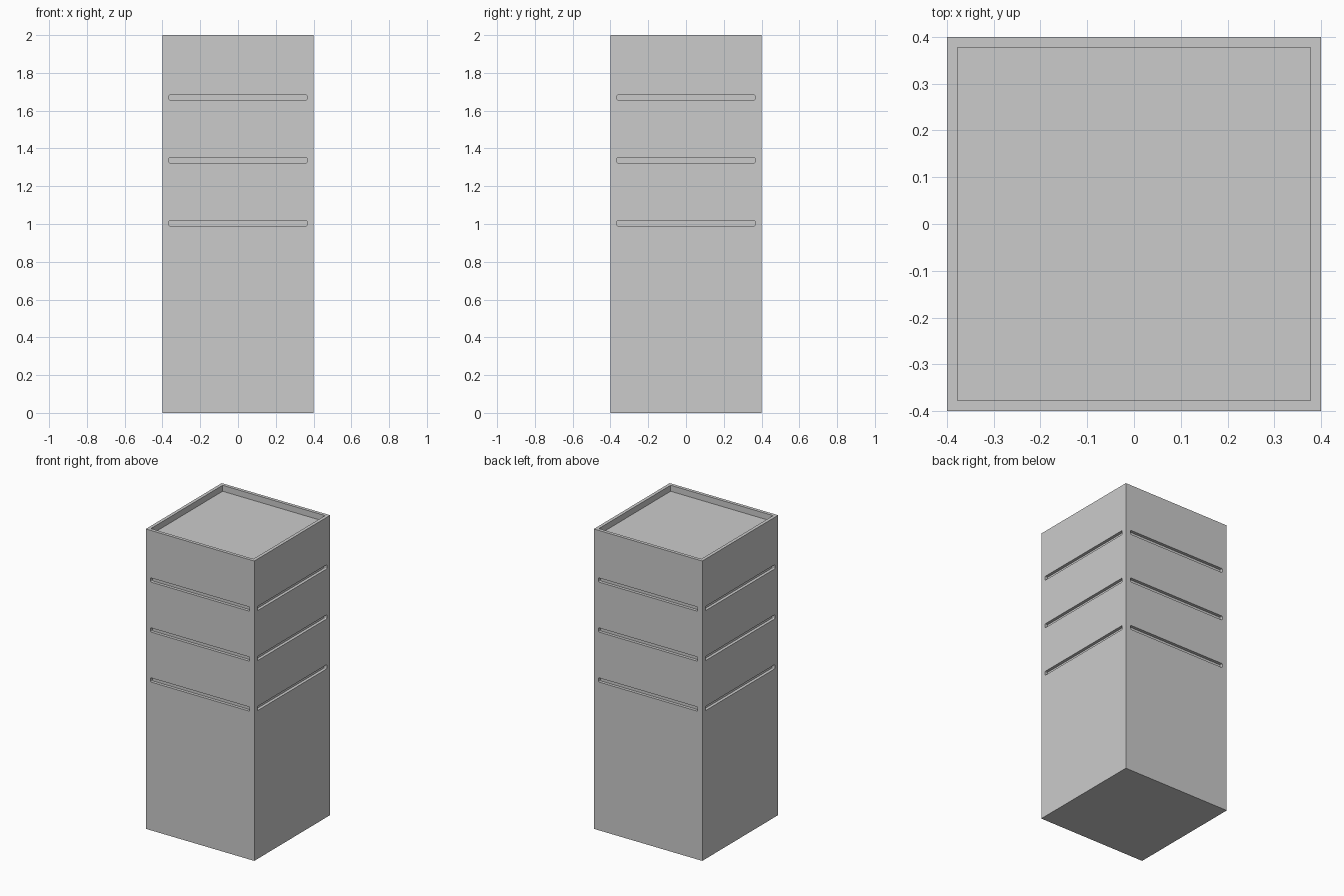
import bpy, bmesh
from mathutils import Matrix, Vector

if "Cube" in bpy.data.objects:
    bpy.data.objects.remove(bpy.data.objects["Cube"])

W, H = 0.8, 2.0
SLOT_W, SLOT_H, SLOT_D = 0.73, 0.028, 0.02
RIM, TOP_D = 0.022, 0.04


def add_box(bm, size, loc, rot=0.0, round_r=0.0):
    """Box with optional rounding of its y-direction edges, then turned about z."""
    verts = bmesh.ops.create_cube(bm, size=1.0)["verts"]
    bmesh.ops.scale(bm, vec=Vector(size), verts=verts)
    bmesh.ops.translate(bm, vec=Vector(loc), verts=verts)
    edges = {e for v in verts for e in v.link_edges}
    if round_r:
        along = [e for e in edges
                 if abs(e.verts[0].co.y - e.verts[1].co.y) > 0.9 * size[1]]
        out = bmesh.ops.bevel(bm, geom=along, offset=round_r, segments=3,
                              profile=0.5, affect='EDGES')
        seen, stack = set(), [out["verts"][0]]
        while stack:
            v = stack.pop()
            if v not in seen:
                seen.add(v)
                stack += [e.other_vert(v) for e in v.link_edges]
        verts = list(seen)
    bmesh.ops.transform(bm, matrix=Matrix.Rotation(rot, 4, 'Z'), verts=verts)


def make_object(name, bm):
    bmesh.ops.recalc_face_normals(bm, faces=bm.faces[:])
    me = bpy.data.meshes.new(name)
    bm.to_mesh(me)
    bm.free()
    ob = bpy.data.objects.new(name, me)
    bpy.context.collection.objects.link(ob)
    return ob


# Tall square planter body
bm = bmesh.new()
add_box(bm, (W, W, H), (0, 0, H / 2))
body = make_object("planter_body", bm)

# Cutters: shallow top recess and three grooves on each side
bm = bmesh.new()
inner = W - 2 * RIM
add_box(bm, (inner, inner, 2 * TOP_D), (0, 0, H))
for side in range(4):
    for i in range(3):
        add_box(bm, (SLOT_W, 2 * SLOT_D, SLOT_H), (0, -W / 2, 1.003 + i / 3),
                side * 1.5707963, 0.005)
cutter = make_object("groove_cutter", bm)
cutter.hide_render = True

# Carve, then discard the cutter
mod = body.modifiers.new("grooves", 'BOOLEAN')
mod.operation = 'DIFFERENCE'
mod.solver = 'EXACT'
mod.object = cutter
bpy.context.view_layer.objects.active = body
body.select_set(True)
bpy.ops.object.modifier_apply(modifier=mod.name)
bpy.data.objects.remove(cutter, do_unlink=True)
